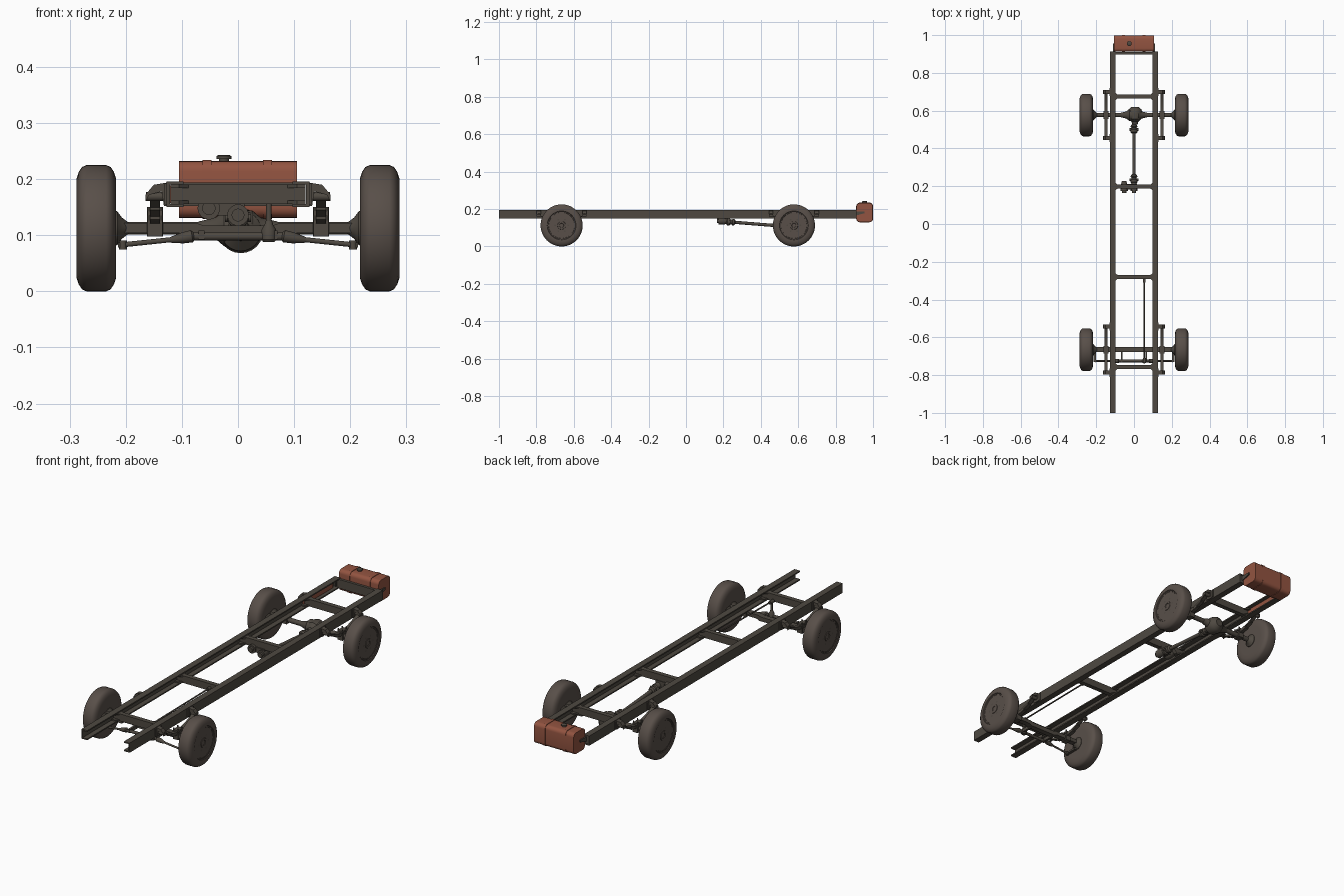
import bpy, bmesh, math
from mathutils import Vector

if "Cube" in bpy.data.objects:
    bpy.data.objects.remove(bpy.data.objects["Cube"])

def material(name, rgb):
    m = bpy.data.materials.new(name)
    m.diffuse_color = (*rgb, 1)
    m.use_nodes = True
    m.node_tree.nodes["Principled BSDF"].inputs["Base Color"].default_value = m.diffuse_color
    return m

FRAME = material("dark frame metal", (0.077, 0.066, 0.053))
TYRE = material("warm grey rubber", (0.098, 0.078, 0.066))
RUST = material("rust orange paint", (0.29, 0.088, 0.052))

def finish(name, bm, mat):
    bmesh.ops.recalc_face_normals(bm, faces=bm.faces)
    me = bpy.data.meshes.new(name)
    bm.to_mesh(me)
    bm.free()
    me.materials.append(mat)
    me.shade_smooth()
    me.set_sharp_from_angle(angle=math.radians(35))
    ob = bpy.data.objects.new(name, me)
    bpy.context.collection.objects.link(ob)
    return ob

def prism(name, pts, axis, a, b, mat=FRAME):
    """Extrude a closed 2D outline along an axis from a to b."""
    bm = bmesh.new()
    def at(p, t):
        return {'x': (t, *p), 'y': (p[0], t, p[1]), 'z': (*p, t)}[axis]
    lo = [bm.verts.new(at(p, a)) for p in pts]
    hi = [bm.verts.new(at(p, b)) for p in pts]
    bm.faces.new(lo)
    bm.faces.new(hi)
    n = len(pts)
    for i in range(n):
        j = (i + 1) % n
        bm.faces.new((lo[i], lo[j], hi[j], hi[i]))
    return finish(name, bm, mat)

def box(name, x0, x1, y0, y1, z0, z1, mat=FRAME):
    return prism(name, [(x0, y0), (x1, y0), (x1, y1), (x0, y1)], 'z', z0, z1, mat)

def lathe(name, start, end, profile, mat=FRAME, n=24):
    """Spin (distance, radius) pairs around the line from start to end."""
    start, end = Vector(start), Vector(end)
    d = (end - start).normalized()
    rot = d.to_track_quat('Z', 'Y')
    bm = bmesh.new()
    rings = [[bm.verts.new(start + rot @ Vector((r * math.cos(2 * math.pi * i / n),
              r * math.sin(2 * math.pi * i / n), t))) for i in range(n)] for t, r in profile]
    for r0, r1 in zip(rings, rings[1:]):
        for i in range(n):
            j = (i + 1) % n
            bm.faces.new((r0[i], r0[j], r1[j], r1[i]))
    bm.faces.new(rings[0])
    bm.faces.new(rings[-1])
    return finish(name, bm, mat)

def rod(name, a, b, r, mat=FRAME, n=16):
    return lathe(name, a, b, [(0, r), ((Vector(b) - Vector(a)).length, r)], mat, n)

def rounded(y0, y1, z0, z1, r, k=5):
    pts = []
    for cy, cz, q in ((y1 - r, z1 - r, 0), (y0 + r, z1 - r, 1), (y0 + r, z0 + r, 2), (y1 - r, z0 + r, 3)):
        for i in range(k + 1):
            a = math.pi / 2 * (q + i / k)
            pts.append((cy + r * math.cos(a), cz + r * math.sin(a)))
    return pts

FY, RY, AZ = -0.665, 0.577, 0.1125   # axle positions

# C-channel side rails, open inward
for s, side in ((-1, "left"), (1, "right")):
    c = [(0.127, 0.15), (0.127, 0.196), (0.097, 0.196), (0.097, 0.19),
         (0.121, 0.19), (0.121, 0.156), (0.097, 0.156), (0.097, 0.15)]
    prism(side + "_rail", [(s * x, z) for x, z in c], 'y', -1, 0.912)

# Crossmembers with flared gusset ends
for i, y in enumerate((-0.757, -0.28, 0.198, 0.675)):
    w, f = 0.011, 0.026
    half = [(0.12, -f), (0.105, -f), (0.088, -w)]
    pts = half + [(-x, v) for x, v in reversed(half)]
    pts += [(-x, -v) for x, v in half] + [(x, -v) for x, v in reversed(half)]
    for nm, z0, z1 in (("top", 0.184, 0.19), ("bottom", 0.156, 0.162)):
        prism(f"crossmember_{nm}_{i}", [(x, y + v) for x, v in pts], 'z', z0, z1)
    box(f"crossmember_web_{i}", -0.12, 0.12, y - w, y + w, 0.158, 0.188)
box("rear_crossmember", -0.12, 0.12, 0.898, 0.91, 0.152, 0.194)

# Fuel tank with straps, cap and brackets
prism("fuel_tank", rounded(0.912, 0.998, 0.131, 0.232, 0.018), 'x', -0.105, 0.105, RUST)
for x in (-0.055, 0.053):
    prism("tank_strap", rounded(0.910, 1.0, 0.129, 0.2345, 0.02), 'x', x - 0.008, x + 0.008, RUST)
lathe("tank_cap", (-0.025, 0.955, 0.228), (-0.025, 0.955, 0.243),
      [(0, 0.009), (0.008, 0.009), (0.008, 0.013), (0.013, 0.013), (0.015, 0.01)])
for s in (-1, 1):
    prism("tank_bracket", [(0.89, 0.16), (0.955, 0.178), (0.955, 0.188), (0.89, 0.188)], 'x', s * 0.105, s * 0.111)
box("inner_rail_plate", -0.121, -0.113, 0.66, 0.88, 0.157, 0.189, RUST)

# Wheels
tyre = [(0.0, 0.07), (0.0, 0.088), (0.004, 0.1), (0.010, 0.109), (0.018, 0.1125),
        (0.053, 0.1125), (0.061, 0.109), (0.067, 0.1), (0.071, 0.088), (0.071, 0.077), (0.067, 0.074)]
rim = [(0.012, 0.05), (0.012, 0.068), (0.002, 0.071), (0.002, 0.075), (0.068, 0.075),
       (0.068, 0.070), (0.060, 0.064), (0.058, 0.055), (0.063, 0.045), (0.063, 0.024),
       (0.069, 0.021), (0.069, 0.012), (0.066, 0.010)]
for y, end in ((FY, "front"), (RY, "rear")):
    for s, side in ((-1, "left"), (1, "right")):
        a, b = (s * 0.217, y, AZ), (s * 0.288, y, AZ)
        lathe(f"{end}_{side}_tyre", a, b, tyre, TYRE, 48)
        lathe(f"{end}_{side}_rim", a, b, rim, TYRE, 36)
        for i in range(6):
            t = math.pi * i / 3
            p = (y + 0.035 * math.cos(t), AZ + 0.035 * math.sin(t))
            rod(f"{end}_{side}_wheel_bolt", (s * 0.279, *p), (s * 0.284, *p), 0.005, FRAME, 6)
        lathe(f"{end}_{side}_hub", (s * 0.195, y, AZ), (s * 0.235, y, AZ),
              [(0, 0.01), (0.012, 0.019), (0.02, 0.03), (0.04, 0.035)])

# Leaf springs, hangers and axle clamps
for y, end in ((FY, "front"), (RY, "rear")):
    for s, side in ((-1, "left"), (1, "right")):
        x0, x1 = s * 0.139, s * 0.157
        for k, L in enumerate((0.122, 0.09, 0.058)):
            def arc(t, off):
                return (y + t * L, 0.135 + 0.036 * (t * L / 0.122) ** 2 - 0.005 * k + off)
            ts = [-1 + i / 5 for i in range(11)]
            prism(f"{end}_{side}_leaf_{k}", [arc(t, 0) for t in ts] + [arc(t, -0.005) for t in reversed(ts)], 'x', x0, x1)
        for e in (-1, 1):
            ye = y + e * 0.122
            rod(f"{end}_{side}_spring_eye", (s * 0.132, ye, 0.169), (s * 0.164, ye, 0.169), 0.008)
            prism(f"{end}_{side}_hanger", [(s * 0.125, 0.152), (s * 0.132, 0.152), (s * 0.136, 0.178), (s * 0.158, 0.172),
                  (s * 0.165, 0.160), (s * 0.165, 0.172), (s * 0.150, 0.190), (s * 0.125, 0.194)], 'y', ye - 0.011, ye + 0.011)
            box(f"{end}_{side}_hanger_foot", s * 0.125, s * 0.131, ye - 0.022, ye + 0.022, 0.155, 0.192)
        box(f"{end}_{side}_axle_clamp", s * 0.135, s * 0.161, y - 0.018, y + 0.018, 0.098, 0.126)
        box(f"{end}_{side}_clamp_plate", s * 0.135, s * 0.161, y - 0.02, y + 0.02, 0.135, 0.143)
        for e in (-1, 1):
            for xx in (0.137, 0.159):
                rod(f"{end}_{side}_u_bolt", (s * xx, y + e * 0.015, 0.098), (s * xx, y + e * 0.015, 0.15), 0.003, FRAME, 8)

# Front beam axle with dropped middle
up = [(-0.21, 0.122), (-0.075, 0.122), (-0.06, 0.117), (0.06, 0.117), (0.075, 0.122), (0.21, 0.122)]
dn = [(0.21, 0.104), (0.085, 0.104), (0.07, 0.097), (-0.07, 0.097), (-0.085, 0.104), (-0.21, 0.104)]
prism("front_axle_beam", up + dn, 'y', FY - 0.013, FY + 0.013)

# Steering rack, tie rods and arms
SY = -0.725
rod("steering_rack", (-0.09, SY, 0.098), (0.09, SY, 0.098), 0.007)
for s, side in ((-1, "left"), (1, "right")):
    lathe(side + "_rack_boot", (s * 0.078, SY, 0.099), (s * 0.122, SY, 0.091),
          [(0, 0.006), (0.004, 0.011), (0.02, 0.010), (0.04, 0.006), (0.044, 0.004)])
    rod(side + "_tie_rod", (s * 0.11, SY, 0.093), (s * 0.205, SY, 0.083), 0.0045)
    rod(side + "_ball_joint", (s * 0.205, SY, 0.075), (s * 0.205, SY, 0.091), 0.007)
    box(side + "_steering_arm", s * 0.2, s * 0.214, SY - 0.005, FY, 0.078, 0.087)
    box(side + "_rack_mount", s * 0.06, s * 0.07, SY - 0.008, FY, 0.092, 0.108)
lathe("steering_gearbox", (0.055, SY, 0.088), (0.055, SY, 0.125),
      [(0, 0.01), (0.004, 0.013), (0.022, 0.013), (0.03, 0.008), (0.037, 0.006)])
rod("steering_upright", (0.055, SY, 0.12), (0.055, SY, 0.166), 0.005)
rod("steering_joint", (0.055, SY - 0.012, 0.164), (0.055, SY + 0.015, 0.164), 0.008)
rod("steering_shaft", (0.055, SY, 0.165), (0.055, -0.285, 0.17), 0.0035)
rod("steering_shaft_end", (0.055, -0.31, 0.17), (0.055, -0.285, 0.17), 0.007)

# Rear axle and differential
rod("rear_axle_tube", (-0.21, RY, AZ), (0.21, RY, AZ), 0.0115)
lathe("axle_housing", (-0.07, RY, AZ), (0.07, RY, AZ),
      [(0, 0.012), (0.03, 0.019), (0.045, 0.032), (0.095, 0.032), (0.11, 0.019), (0.14, 0.012)])
lathe("differential", (0.005, RY - 0.05, 0.108), (0.005, RY + 0.043, 0.108),
      [(0, 0.014), (0.015, 0.018), (0.03, 0.036), (0.06, 0.040), (0.08, 0.034), (0.093, 0.018)])

# Drive shaft with universal joints
A, B = Vector((0, 0.235, 0.131)), Vector((0, 0.525, 0.108))
rod("drive_shaft", A, B, 0.0085)
D = (B - A).normalized()
for nm, p in (("front", A), ("rear", B - D * 0.025)):
    lathe(nm + "_universal_joint", p - D * 0.02, p + D * 0.03,
          [(0, 0.012), (0.006, 0.019), (0.018, 0.019), (0.022, 0.013), (0.03, 0.013), (0.034, 0.018), (0.044, 0.016), (0.05, 0.009)])
    rod(nm + "_joint_cross", p + Vector((-0.023, 0, 0)), p + Vector((0.023, 0, 0)), 0.007)

# Transfer case under the middle crossmember
for nm, x, z, r in (("main", 0.0, 0.136, 0.019), ("side", -0.052, 0.148, 0.02)):
    lathe(nm + "_transfer_drum", (x, 0.165, z), (x, 0.228, z),
          [(0, r * 0.6), (0.01, r * 0.6), (0.01, r), (0.04, r), (0.05, r * 0.75), (0.063, r * 0.6)])
box("transfer_bridge", -0.052, 0.012, 0.182, 0.212, 0.135, 0.16)
